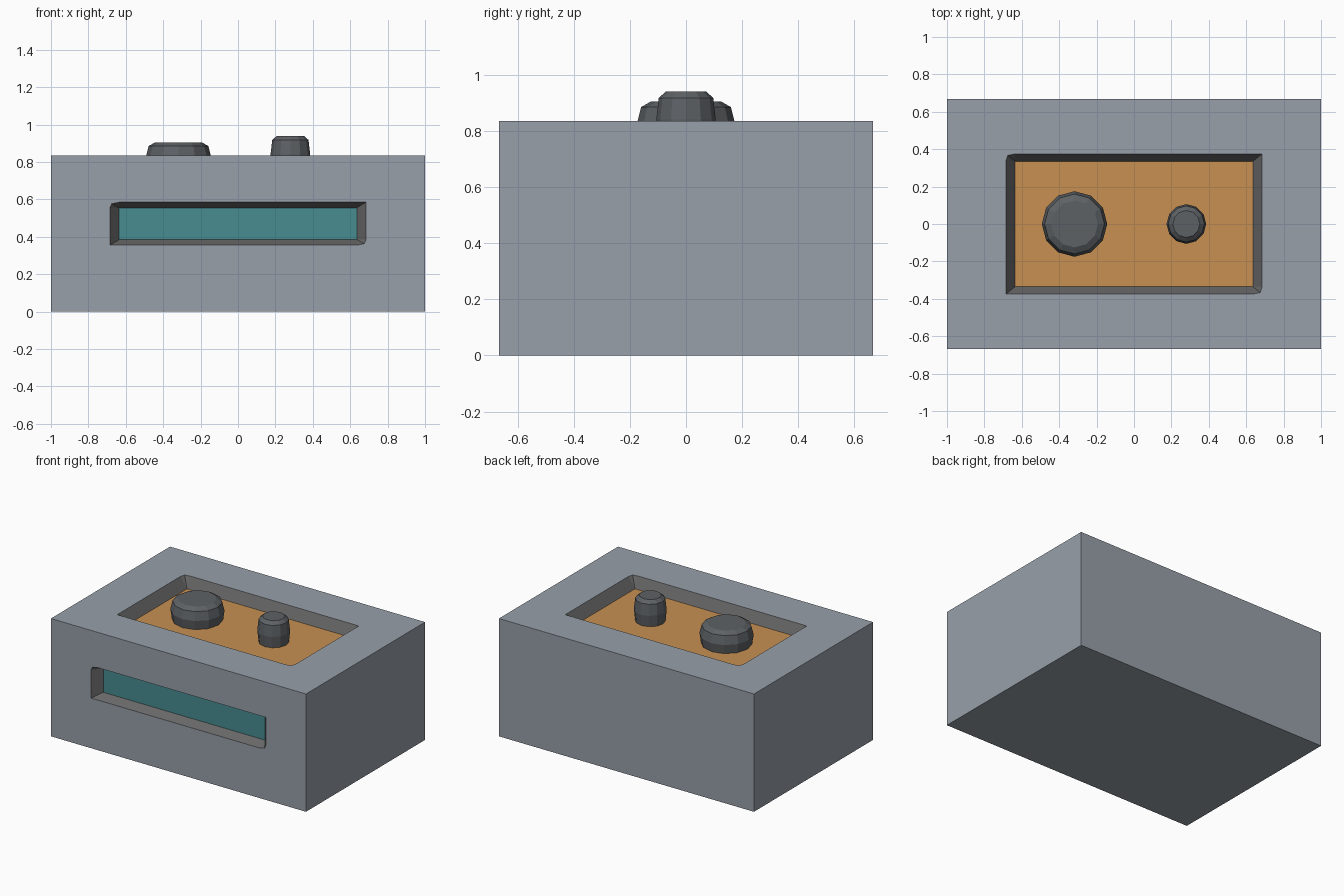
import bpy, bmesh, math

if "Cube" in bpy.data.objects:
    bpy.data.objects.remove(bpy.data.objects["Cube"], do_unlink=True)


def material(name, rgb):
    m = bpy.data.materials.new(name)
    m.diffuse_color = (*rgb, 1)
    m.use_nodes = True
    bsdf = m.node_tree.nodes["Principled BSDF"]
    bsdf.inputs["Base Color"].default_value = (*rgb, 1)
    bsdf.inputs["Roughness"].default_value = 0.7
    return m


GREY = material("casing_grey", (0.31, 0.35, 0.40))
TRIM = material("recess_wall_grey", (0.14, 0.14, 0.14))
ORANGE = material("panel_orange", (0.58, 0.28, 0.085))
TEAL = material("slot_teal", (0.065, 0.265, 0.285))
DARK = material("knob_dark_grey", (0.11, 0.12, 0.13))


def finish(name, bm, mats):
    bmesh.ops.remove_doubles(bm, verts=bm.verts, dist=1e-4)
    bmesh.ops.recalc_face_normals(bm, faces=bm.faces)
    mesh = bpy.data.meshes.new(name)
    bm.to_mesh(mesh)
    bm.free()
    for m in mats:
        mesh.materials.append(m)
    ob = bpy.data.objects.new(name, mesh)
    bpy.context.collection.objects.link(ob)
    return ob


CORNERS = [(-1, -1), (1, -1), (1, 1), (-1, 1)]


def recessed_side(bm, place, half, centre, rim, floor, depth, floor_mat):
    """One box side with a sloped recess; two opposite rim corners are clipped."""
    def vert(u, v, d=0):
        return bm.verts.new(place(u, v, d))

    def face(mat, *vs):
        bm.faces.new(vs).material_index = mat

    outer = [vert(a * half[0], b * half[1]) for a, b in CORNERS]
    inner = [vert(a * floor[0], centre + b * floor[1], depth) for a, b in CORNERS]
    rims = []
    for i, (a, b) in enumerate(CORNERS):
        pts = [(rim[0], rim[1])]
        if i % 2:
            pts = [(floor[0], rim[1]), (rim[0] - 0.01, rim[1] - 0.008), (rim[0], floor[1])]
        rims.append([vert(a * u, centre + b * v) for u, v in pts])
    for i in range(4):
        j = (i + 1) % 4
        face(0, outer[i], outer[j], rims[j][0], rims[i][-1])
        face(1, rims[i][-1], rims[j][0], inner[j], inner[i])
        for p, q in zip(rims[i], rims[i][1:]):
            face(0, outer[i], q, p)
            face(1, p, q, inner[i])
    face(floor_mat, *inner)


# Casing: box with the top and front replaced by recessed sides
X, Y, H = 1.0, 0.667, 0.835
bm = bmesh.new()
box = bmesh.ops.create_cube(bm, size=1)["verts"]
for v in box:
    v.co = (v.co.x * 2 * X, v.co.y * 2 * Y, (v.co.z + 0.5) * H)
bm.normal_update()
bmesh.ops.delete(bm, geom=[f for f in bm.faces if f.normal.z > 0.9 or f.normal.y < -0.9],
                 context='FACES')
# Top control well
recessed_side(bm, lambda u, v, d: (u, v, H - d), (X, Y), 0.0,
              (0.685, 0.375), (0.635, 0.335), 0.075, 2)
# Front slot
recessed_side(bm, lambda u, v, d: (u, d - Y, v + H / 2), (X, H / 2), 0.47 - H / 2,
              (0.685, 0.115), (0.635, 0.085), 0.065, 3)
finish("casing", bm, [GREY, TRIM, ORANGE, TEAL])


# Knobs: twelve-sided turned profiles standing on the well floor
def knob(name, x, profile, sides=12):
    bm = bmesh.new()
    rings = []
    for r, z in profile:
        rings.append([bm.verts.new((x + r * math.cos(math.tau * k / sides),
                                    r * math.sin(math.tau * k / sides), z))
                      for k in range(sides)])
    for low, high in zip(rings, rings[1:]):
        for k in range(sides):
            n = (k + 1) % sides
            bm.faces.new((low[k], low[n], high[n], high[k]))
    bm.faces.new(rings[0])
    bm.faces.new(rings[-1])
    finish(name, bm, [DARK])


knob("large_knob", -0.318, [(0.165, 0.76), (0.175, 0.825), (0.16, 0.885), (0.125, 0.905)])
knob("small_knob", 0.28, [(0.098, 0.76), (0.106, 0.84), (0.097, 0.918), (0.072, 0.94)])
